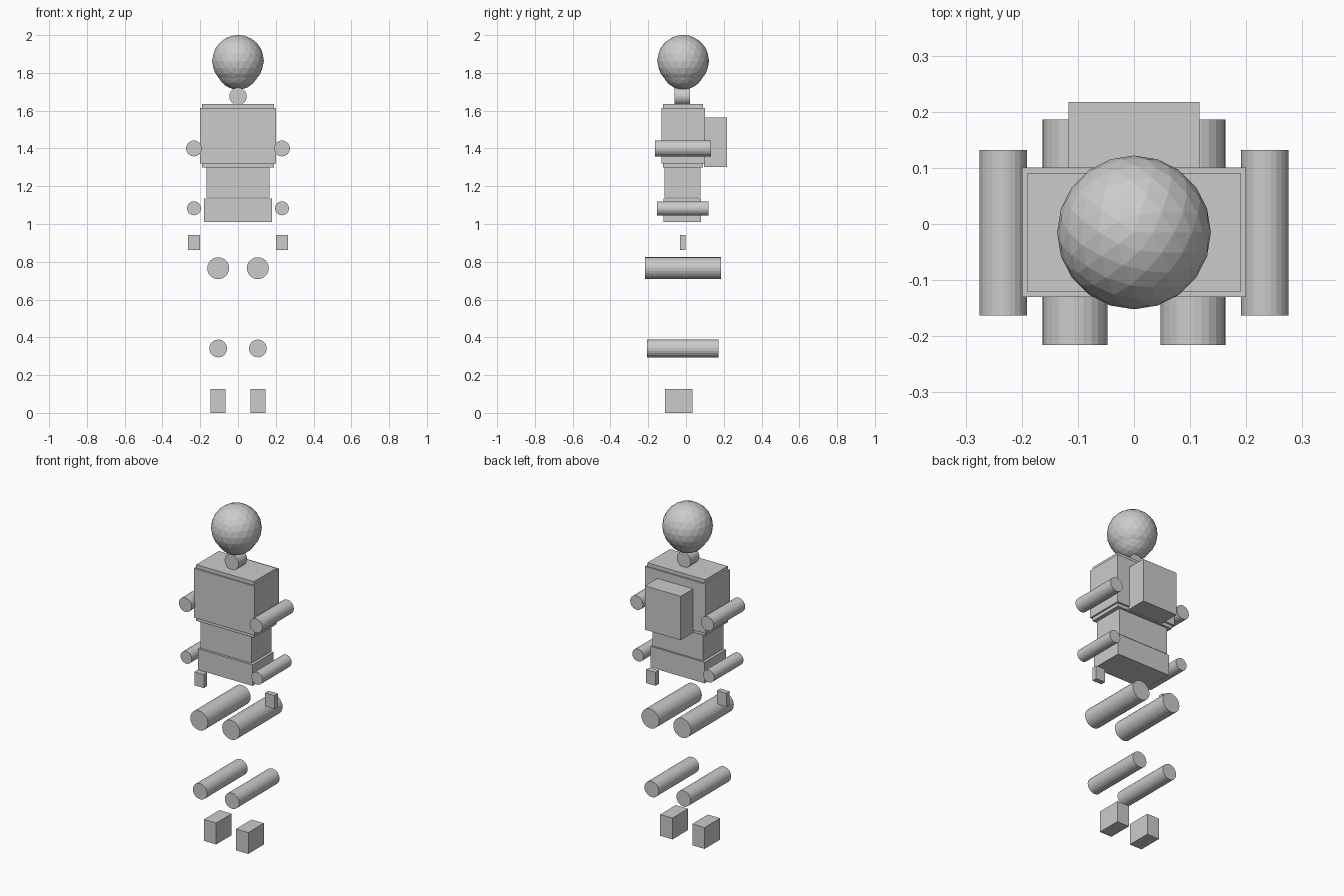
import bpy
from math import pi

if "Cube" in bpy.data.objects:
    bpy.data.objects.remove(bpy.data.objects["Cube"])


def box(name, x, y, z):
    """Box from (min, max) ranges on each axis."""
    bpy.ops.mesh.primitive_cube_add(
        size=1, location=[(a + b) / 2 for a, b in (x, y, z)])
    ob = bpy.context.object
    ob.name = name
    ob.scale = [b - a for a, b in (x, y, z)]
    bpy.ops.object.transform_apply(location=False, rotation=False, scale=True)
    return ob


def rod(name, x, y, z, r):
    """Cylinder lying along y."""
    bpy.ops.mesh.primitive_cylinder_add(
        vertices=24, radius=r, depth=y[1] - y[0],
        location=(x, (y[0] + y[1]) / 2, z), rotation=(pi / 2, 0, 0))
    bpy.context.object.name = name


def ball(name, z, r):
    bpy.ops.mesh.primitive_ico_sphere_add(
        subdivisions=3, radius=r, location=(0, -0.015, z))
    bpy.context.object.name = name


# head, jaw and neck
ball("head", 1.864, 0.137)
ball("jaw", 1.825, 0.114)
rod("neck", 0, (-0.06, 0.021), 1.676, 0.046)

# torso
box("torso_core", (-0.19, 0.19), (-0.121, 0.091), (1.30, 1.634))
box("chest_shell", (-0.2, 0.2), (-0.13, 0.101), (1.32, 1.613))
box("backpack", (-0.117, 0.117), (0.095, 0.217), (1.303, 1.564))
box("abdomen", (-0.167, 0.167), (-0.113, 0.077), (1.14, 1.30))
box("pelvis", (-0.179, 0.179), (-0.12, 0.08), (1.011, 1.136))

# paired limbs
for side, s in (("left", 1), ("right", -1)):
    rod(f"{side}_upper_arm", s * 0.233, (-0.163, 0.132), 1.40, 0.042)
    rod(f"{side}_forearm", s * 0.233, (-0.154, 0.119), 1.083, 0.037)
    rod(f"{side}_thigh", s * 0.105, (-0.216, 0.186), 0.766, 0.058)
    rod(f"{side}_shin", s * 0.105, (-0.207, 0.173), 0.341, 0.047)
    box(f"{side}_hand", sorted((s * 0.202, s * 0.264)), (-0.033, -0.002), (0.863, 0.943))
    box(f"{side}_foot", sorted((s * 0.065, s * 0.146)), (-0.112, 0.034), (0, 0.127))
